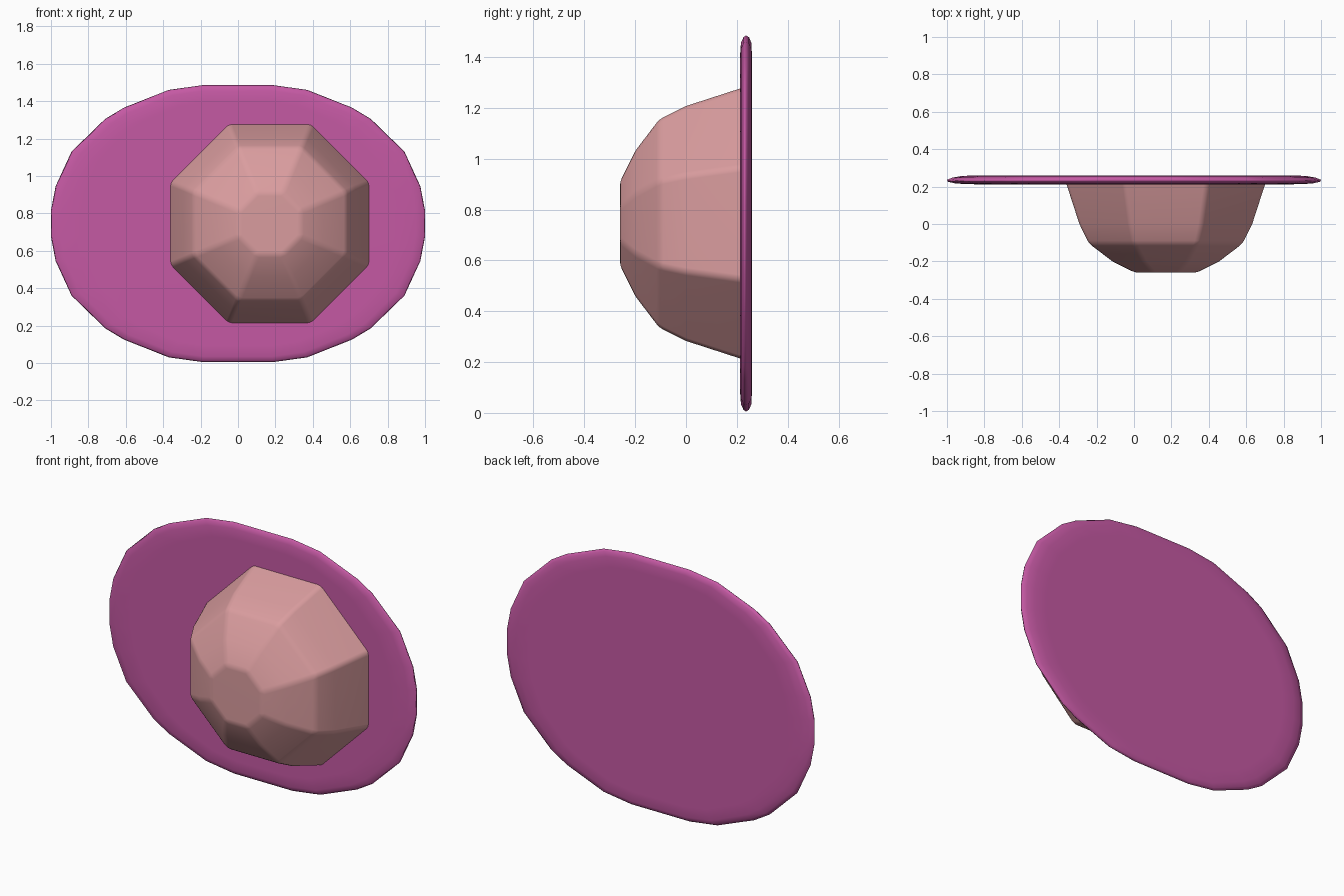
import bpy
import bmesh
import math

if "Cube" in bpy.data.objects:
    bpy.data.objects.remove(bpy.data.objects["Cube"], do_unlink=True)


def make_material(name, rgb):
    mat = bpy.data.materials.new(name)
    mat.use_nodes = True
    mat.diffuse_color = (*rgb, 1)
    mat.node_tree.nodes["Principled BSDF"].inputs["Base Color"].default_value = (*rgb, 1)
    return mat


def loft(name, rings, mat, cap_start=True, cap_end=True):
    """Skin a stack of equal-sized closed rings."""
    bm = bmesh.new()
    loops = [[bm.verts.new(p) for p in ring] for ring in rings]
    for a, b in zip(loops, loops[1:]):
        for i in range(len(a)):
            j = (i + 1) % len(a)
            bm.faces.new((a[i], a[j], b[j], b[i]))
    if cap_start:
        bm.faces.new(loops[0])
    if cap_end:
        bm.faces.new(loops[-1])
    bmesh.ops.recalc_face_normals(bm, faces=bm.faces[:])
    mesh = bpy.data.meshes.new(name)
    bm.to_mesh(mesh)
    bm.free()
    mesh.materials.append(mat)
    obj = bpy.data.objects.new(name, mesh)
    bpy.context.collection.objects.link(obj)
    mesh.shade_smooth()
    return obj


magenta = make_material("magenta", (0.56, 0.10, 0.37))
dusty_pink = make_material("dusty pink", (0.70, 0.335, 0.345))
MID_Z = 0.745

# Oval plate: one quarter of the outline, mirrored to all four
quarter = [(1, .07), (.975, .2), (.89, .385), (.71, .56),
           (.61, .62), (.37, .715), (.19, .74)]
half = quarter + [(-x, z) for x, z in reversed(quarter)]
outline = half + [(-x, -z) for x, z in half]

# Rim steps from the front face to the back face: depth, x scale, z scale
rim = [(.212, .84, .88), (.216, .95, .96), (.226, .995, .99), (.236, 1, 1),
       (.248, .97, .99), (.257, .92, .96), (.26, .84, .88)]
plate = loft("oval_plate",
             [[(x * sx, y, MID_Z + z * sz) for x, z in outline] for y, sx, sz in rim],
             magenta)

# Faceted octagonal dome, off centre on the front of the plate
DOME_X = .17
steps = [(.235, .535), (.21, .53), (0, .462), (-.105, .41),
         (-.2, .285), (-.26, .165)]


def octagon(y, apothem):
    r = apothem / math.cos(math.pi / 8)
    angles = [math.pi / 8 + k * math.pi / 4 for k in range(8)]
    return [(DOME_X + r * math.cos(a), y, MID_Z + r * math.sin(a)) for a in angles]


dome = loft("faceted_dome", [octagon(y, a) for y, a in steps], dusty_pink,
            cap_start=False)
bevel = dome.modifiers.new("soft_edges", "BEVEL")
bevel.width = .018
bevel.segments = 2
bevel.limit_method = "ANGLE"
bevel.angle_limit = math.radians(12)

# Keep broad facets flat and the edges soft
for obj in (plate, dome):
    obj.modifiers.new("flat_facets", "WEIGHTED_NORMAL")
